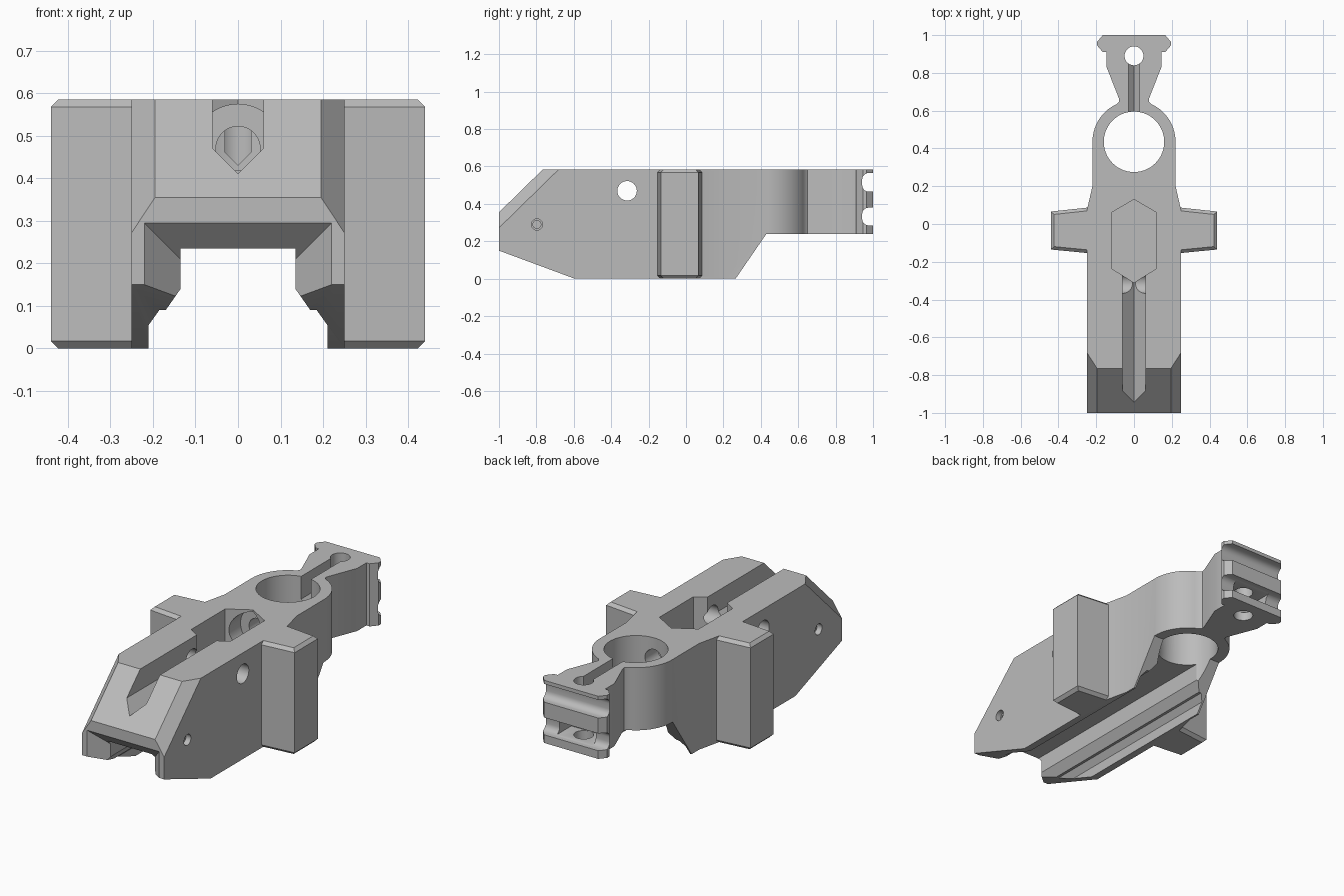
import bpy, bmesh
from math import sin, cos, radians, pi
from mathutils import Vector

if "Cube" in bpy.data.objects:
    bpy.data.objects.remove(bpy.data.objects["Cube"])

TOP = 0.585

grey = bpy.data.materials.new("plain_grey")
grey.use_nodes = True
colour = (0.5, 0.5, 0.5, 1)
grey.diffuse_color = colour
grey.node_tree.nodes["Principled BSDF"].inputs["Base Color"].default_value = colour


def add_object(name, bm):
    bmesh.ops.recalc_face_normals(bm, faces=bm.faces)
    mesh = bpy.data.meshes.new(name)
    bm.to_mesh(mesh)
    bm.free()
    obj = bpy.data.objects.new(name, mesh)
    bpy.context.collection.objects.link(obj)
    return obj


def loft(name, first, last):
    """Solid between two loops with the same number of points."""
    bm = bmesh.new()
    a = [bm.verts.new(p) for p in first]
    b = [bm.verts.new(p) for p in last]
    bm.faces.new(a)
    bm.faces.new(b[::-1])
    for i in range(len(a)):
        j = (i + 1) % len(a)
        bm.faces.new((a[i], b[i], b[j], a[j]))
    return add_object(name, bm)


def prism(name, pts, axis, start, end):
    """Extrude a 2D profile along x, y or z."""
    place = {"x": lambda u, v, d: (d, u, v),
             "y": lambda u, v, d: (u, d, v),
             "z": lambda u, v, d: (u, v, d)}[axis]
    return loft(name, [place(u, v, start) for u, v in pts],
                [place(u, v, end) for u, v in pts])


def circle(u, v, r, n=48):
    return [(u + r * cos(2 * pi * i / n), v + r * sin(2 * pi * i / n)) for i in range(n)]


def mirrored(half):
    return half + [(-x, y) for x, y in reversed(half) if x]


def rect(u0, v0, u1, v1):
    return [(u0, v0), (u1, v0), (u1, v1), (u0, v1)]


def combine(target, other, operation="DIFFERENCE"):
    """Apply a boolean and discard the helper."""
    mod = target.modifiers.new("bool", "BOOLEAN")
    mod.operation = operation
    mod.solver = "EXACT"
    mod.object = other
    bpy.context.view_layer.update()
    graph = bpy.context.evaluated_depsgraph_get()
    mesh = bpy.data.meshes.new_from_object(target.evaluated_get(graph))
    target.modifiers.clear()
    target.data = mesh
    bpy.data.objects.remove(other)


# Body: plan outline intersected with the side profile
ring_y, ring_r = 0.435, 0.22
arc = [(ring_r * cos(radians(t)), ring_y + ring_r * sin(radians(t))) for t in range(0, 61, 4)]
half = [(0.25, -1.1), (0.25, 0.07), (0.22, 0.2)] + arc + [
    (0.088, 0.637), (0.078, 0.65), (0.08, 0.665), (0.145, 0.83), (0.145, 0.91),
    (0.165, 0.91), (0.195, 0.945), (0.195, 0.965), (0.165, 1.0)]
body = prism("clamp_body", mirrored(half), "z", -0.1, 0.7)
side = [(-1, 0.15), (-1, 0.355), (-0.765, TOP), (1.1, TOP), (1.1, 0.24),
        (0.43, 0.24), (0.265, 0), (-0.595, 0)]
combine(body, prism("side_profile", side, "x", -1, 1), "INTERSECT")

# Slanted front corners
for s in (1, -1):
    p1, p2, p3 = (Vector((s * x, y, z)) for x, y, z in
                  ((0.25, -0.68, TOP), (0.195, -0.765, TOP), (0.195, -1, 0.355)))
    n = (p2 - p1).cross(p3 - p2).normalized()
    if n.y > 0:
        n = -n
    bm = bmesh.new()
    bmesh.ops.create_cube(bm, size=2)
    cutter = add_object("corner_cutter", bm)
    cutter.matrix_world = n.to_track_quat("Z", "Y").to_matrix().to_4x4()
    cutter.location = p1 + n
    combine(body, cutter)

# Side wings: tapered blocks with chamfered top and bottom rims
for s in (1, -1):
    plan = [(s * 0.235, -0.155), (s * 0.44, -0.135), (s * 0.44, 0.066), (s * 0.235, 0.088)]
    wing = prism("side_wing", plan, "z", 0, TOP)
    bm = bmesh.new()
    bm.from_mesh(wing.data)
    rims = [e for e in bm.edges
            if abs(e.verts[0].co.z - e.verts[1].co.z) < 0.01
            and max(abs(v.co.x) for v in e.verts) > 0.4]
    bmesh.ops.bevel(bm, geom=rims, offset=0.017, segments=1, affect="EDGES")
    bm.to_mesh(wing.data)
    bm.free()
    combine(body, wing, "UNION")

# Underside rail channel and its flared mouth
rail = [(0.21, -0.1), (0.21, 0.055), (0.185, 0.09), (0.17, 0.09), (0.135, 0.14), (0.135, 0.235)]
combine(body, prism("rail_channel", mirrored(rail), "y", -1.2, 0.6))


def mouth(y, w, h):
    return [(-w, y, -0.1), (w, y, -0.1), (w, y, h), (-w, y, h)]


combine(body, loft("channel_mouth", mouth(-1.05, 0.27, 0.345), mouth(-0.9, 0.12, 0.195)))

# Top grooves with pointed floors, and the six-sided pocket
for w, v, y0, y1 in ((0.06, 0.41, -1.2, -0.2), (0.03, 0.43, 0.5, 0.88)):
    groove = mirrored([(0, v), (w, v + w), (w, 0.7)])
    combine(body, prism("top_groove", groove, "y", y0, y1))
pocket = [(0, -0.31), (0.12, -0.235), (0.12, 0.06), (0, 0.13),
          (-0.12, 0.06), (-0.12, -0.235)]
combine(body, prism("pocket", pocket, "z", 0.36, 0.7))

# Round holes: ring, rear, cross pin, lengthwise bore and its seat
for pts, axis, a, b in (
        (circle(0, ring_y, 0.16, 72), "z", -0.2, 0.8),
        (circle(0, 0.89, 0.05), "z", -0.2, 0.8),
        (circle(-0.315, 0.47, 0.052), "x", -0.5, 0.5),
        (circle(0, 0.47, 0.052), "y", -0.1, 0.35),
        (circle(0, 0.47, 0.104), "y", -0.1, 0.17)):
    combine(body, prism("hole", pts, axis, a, b))

# Stepped blind screw holes on both sides
for s in (1, -1):
    for r, depth in ((0.03, 0.22), (0.021, 0.16)):
        combine(body, prism("screw_hole", circle(-0.797, 0.29, r, 32), "x", s * depth, s * 0.4))

# Rear grooves across the head, the lower one opening into a slot
for z0, z1 in ((0.465, 0.565), (0.285, 0.38)):
    r = 0.035
    notch = [(1.1, z0)]
    for cz, t0 in ((z0 + r, 270), (z1 - r, 180)):
        notch += [(0.942 + r + r * cos(radians(t)), cz + r * sin(radians(t)))
                  for t in range(t0, t0 - 91, -15)]
    notch.append((1.1, z1))
    combine(body, prism("rear_groove", notch, "x", -0.4, 0.4))
combine(body, prism("rear_slot", rect(-0.11, 0.84, 0.11, 1.1), "z", 0.287, 0.378))

# Finish
body.data.materials.clear()
body.data.materials.append(grey)
bpy.ops.object.select_all(action="DESELECT")
body.select_set(True)
bpy.context.view_layer.objects.active = body
bpy.ops.object.shade_smooth_by_angle(angle=radians(25))
